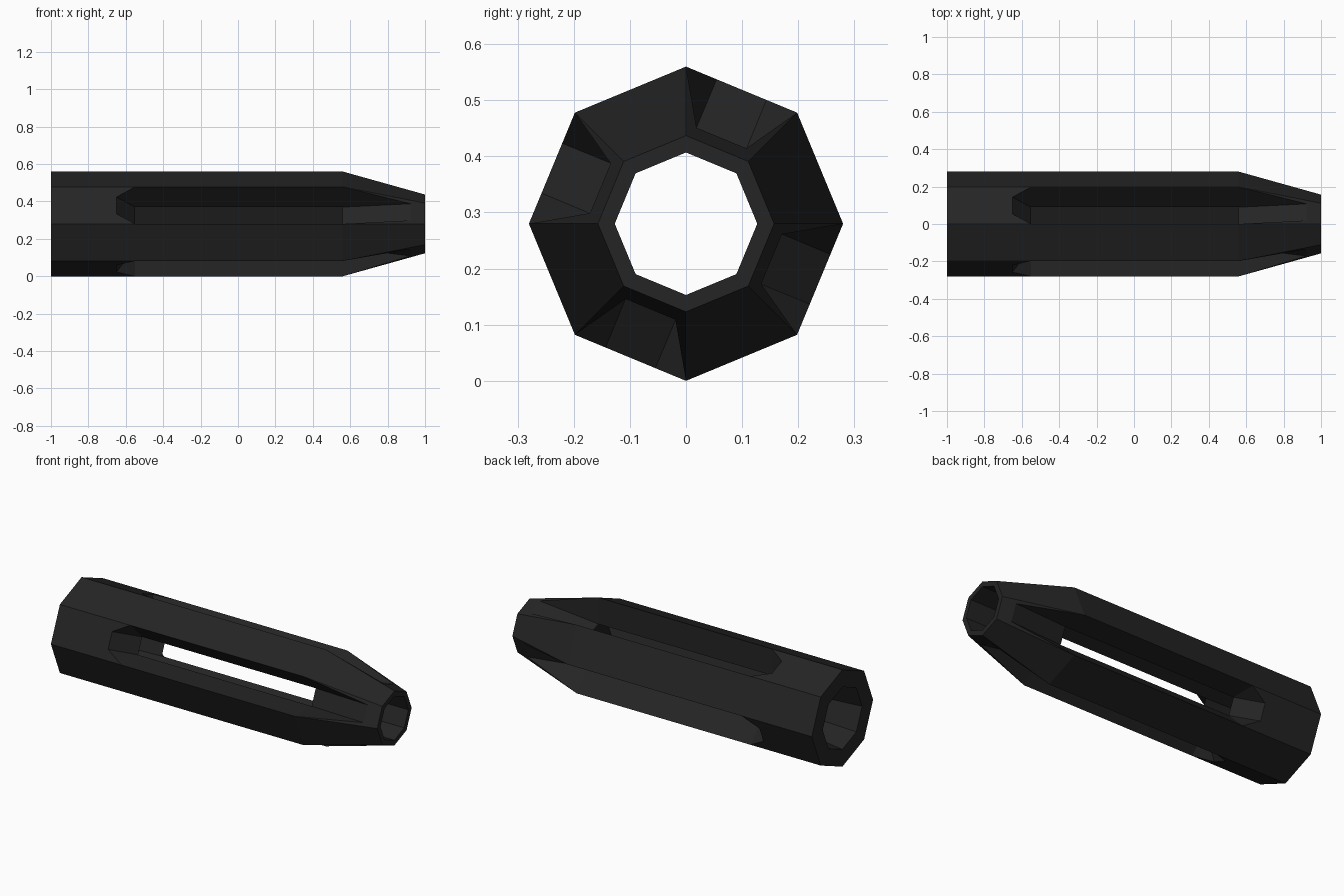
import bpy, bmesh, math
from mathutils import Vector

if "Cube" in bpy.data.objects:
    bpy.data.objects.remove(bpy.data.objects["Cube"])

R, TIP, BORE, SOCKET = 0.28, 0.157, 0.127, 0.18   # octagon radii
X_BACK, X_SLOT, X_TAPER, X_TIP = -1.0, -0.55, 0.56, 1.0
REAR_NOTCH, FRONT_NOTCH, HALF = -0.65, 0.922, 0.048  # narrowed slot ends

bm = bmesh.new()


def ring(x, r):
    return [bm.verts.new((x, r * math.cos(k * math.pi / 4),
                          R + r * math.sin(k * math.pi / 4))) for k in range(8)]


def notch(k, x, r):
    """Two points of a narrowed slot end on flat k of the octagon."""
    a = (k + 0.5) * math.pi / 4
    d = r * math.cos(math.pi / 8)
    n = Vector((0, math.cos(a), math.sin(a)))
    t = Vector((0, -math.sin(a), math.cos(a)))
    c = Vector((x, 0, R)) + n * d
    return bm.verts.new(c - t * HALF), bm.verts.new(c + t * HALF)


xs = (X_BACK, X_SLOT, X_TAPER, X_TIP)
outer = [ring(x, r) for x, r in zip(xs, (R, R, R, TIP))]
inner = [ring(x, r) for x, r in zip(xs, (SOCKET, BORE, BORE, BORE))]
r_front = R + (TIP - R) * (FRONT_NOTCH - X_TAPER) / (X_TIP - X_TAPER)

for k in range(8):
    j = (k + 1) % 8
    slotted = k % 2 == 1
    # end rims
    for i in (0, 3):
        bm.faces.new((outer[i][k], outer[i][j], inner[i][j], inner[i][k]))
    # bore walls, open along the slots
    for i in range(3):
        if not (slotted and i == 1):
            bm.faces.new((inner[i][k], inner[i][j], inner[i + 1][j], inner[i + 1][k]))
    if not slotted:
        # solid prong
        for i in range(3):
            bm.faces.new((outer[i][k], outer[i][j], outer[i + 1][j], outer[i + 1][k]))
        continue
    # radial slot sides
    for m in (k, j):
        bm.faces.new((outer[1][m], outer[2][m], inner[2][m], inner[1][m]))
    # notched panels and sloping slot ends
    for end, near, x, r in ((0, 1, REAR_NOTCH, R), (3, 2, FRONT_NOTCH, r_front)):
        na, nb = notch(k, x, r)
        bm.faces.new((outer[end][k], outer[end][j], outer[near][j], nb, na, outer[near][k]))
        bm.faces.new((na, nb, inner[near][j], inner[near][k]))
        bm.faces.new((outer[near][k], na, inner[near][k]))
        bm.faces.new((outer[near][j], nb, inner[near][j]))

bmesh.ops.recalc_face_normals(bm, faces=bm.faces[:])
mesh = bpy.data.meshes.new("slotted_tube")
bm.to_mesh(mesh)
bm.free()

mat = bpy.data.materials.new("matte black metal")
mat.diffuse_color = (0.018, 0.018, 0.018, 1)
mat.use_nodes = True
mat.node_tree.nodes["Principled BSDF"].inputs["Base Color"].default_value = mat.diffuse_color
mesh.materials.append(mat)
obj = bpy.data.objects.new("slotted_tube", mesh)
bpy.context.collection.objects.link(obj)
